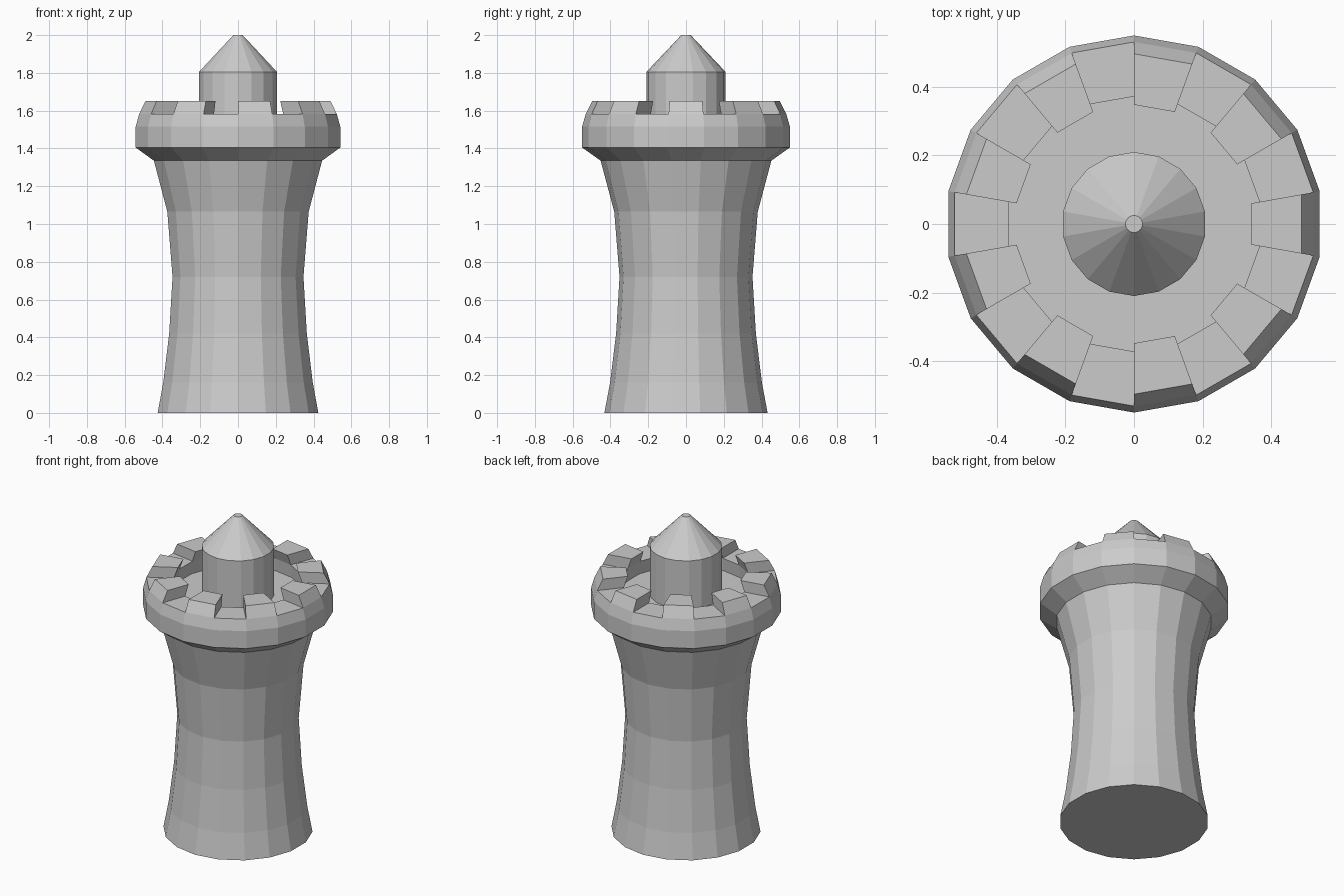
import bpy, bmesh
from math import sin, cos, radians

if "Cube" in bpy.data.objects:
    bpy.data.objects.remove(bpy.data.objects["Cube"])

SIDES = 18
STEP = 360 / SIDES


def lathe(bm, profile, cap_start=True, cap_end=True):
    """Turn (radius, z) points into an 18-sided solid; returns the faces of each band."""
    rings = [[bm.verts.new((r * cos(radians(90 + STEP * i)),
                            r * sin(radians(90 + STEP * i)), z)) for i in range(SIDES)]
             for r, z in profile]
    bands = []
    for a, b in zip(rings, rings[1:]):
        bands.append([bm.faces.new((a[i], a[(i + 1) % SIDES], b[(i + 1) % SIDES], b[i]))
                      for i in range(SIDES)])
    if cap_start:
        bm.faces.new(rings[0][::-1])
    if cap_end:
        bm.faces.new(rings[-1])
    return bands


def finish(bm, name):
    bm.normal_update()
    mesh = bpy.data.meshes.new(name)
    bm.to_mesh(mesh)
    bm.free()
    obj = bpy.data.objects.new(name, mesh)
    bpy.context.collection.objects.link(obj)
    return obj


# Tower: waisted shaft, flared crown, parapet and sunken floor
bm = bmesh.new()
bands = lathe(bm, [(0.432, 0), (0.402, 0.16), (0.37, 0.42), (0.352, 0.72), (0.38, 1.065),
                   (0.452, 1.335), (0.55, 1.405), (0.55, 1.515), (0.531, 1.583),
                   (0.372, 1.583), (0.38, 1.5)])

# Merlons: every second parapet face raised and tapered towards the axis
for face in bands[8][1::2]:
    top = bmesh.ops.extrude_discrete_faces(bm, faces=[face])["faces"][0]
    for v in top.verts:
        v.co.x *= 0.935
        v.co.y *= 0.935
        v.co.z = 1.652
finish(bm, "tower")

# Turret with pointed roof
bm = bmesh.new()
lathe(bm, [(0.21, 1.5), (0.21, 1.805), (0.025, 2.0)], cap_start=False)
finish(bm, "turret")
